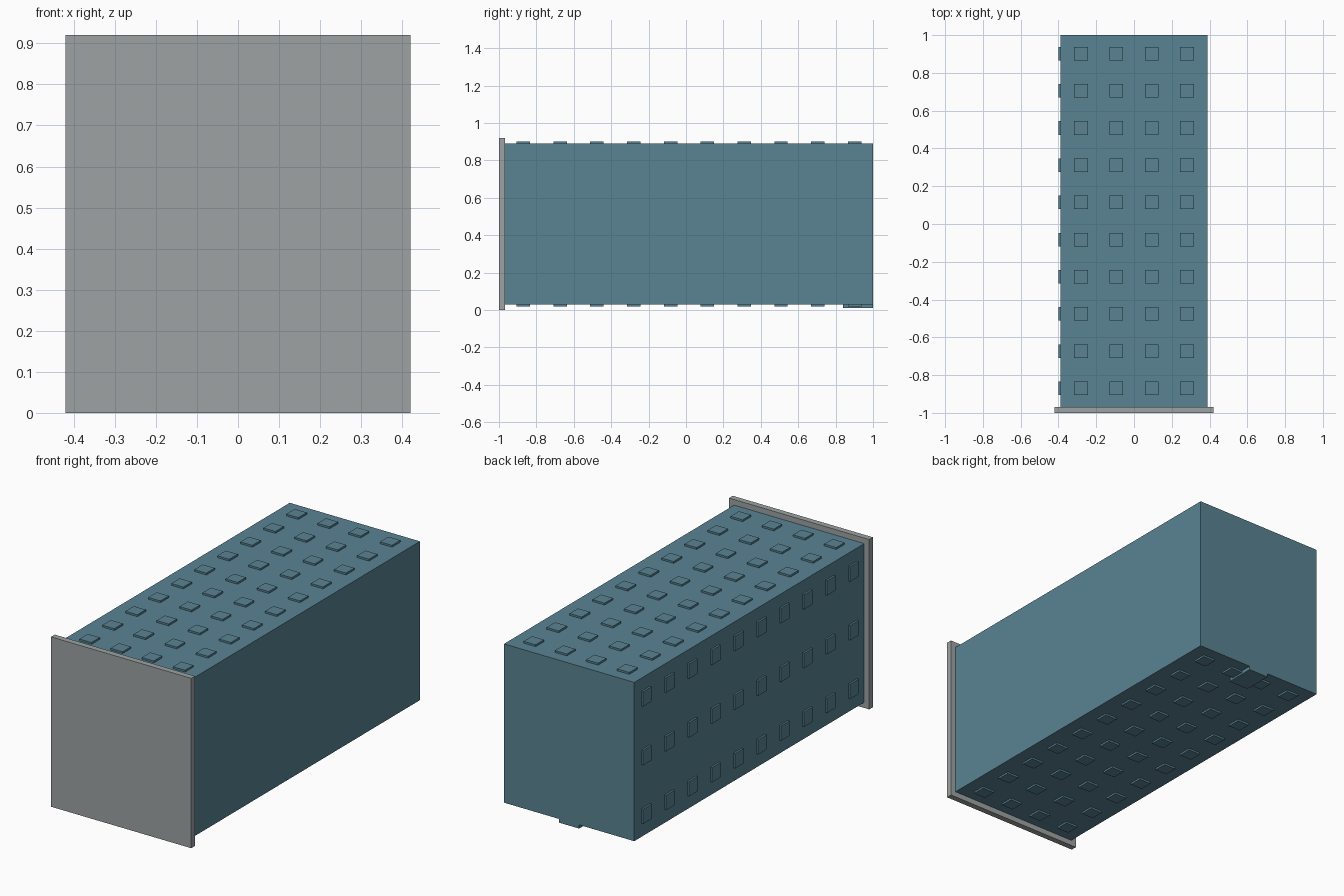
import bpy
import bmesh
from mathutils import Matrix, Vector

cube = bpy.data.objects.get("Cube")
if cube:
    bpy.data.objects.remove(cube, do_unlink=True)


def material(name, color):
    m = bpy.data.materials.new(name)
    m.use_nodes = True
    m.diffuse_color = color
    m.node_tree.nodes["Principled BSDF"].inputs["Base Color"].default_value = color
    return m


blue = material("slate_blue", (0.10, 0.23, 0.29, 1))
grey = material("plate_grey", (0.34, 0.365, 0.365, 1))


def make_boxes(name, mat, boxes):
    """One object made of flat-sided boxes, each given as (low, high) corners."""
    bm = bmesh.new()
    for low, high in boxes:
        low, high = Vector(low), Vector(high)
        place = Matrix.Translation((low + high) / 2) @ Matrix.Diagonal((*(high - low), 1))
        bmesh.ops.create_cube(bm, size=1, matrix=place)
    mesh = bpy.data.meshes.new(name)
    bm.to_mesh(mesh)
    bm.free()
    mesh.materials.append(mat)
    obj = bpy.data.objects.new(name, mesh)
    bpy.context.collection.objects.link(obj)


def centred(c, size):
    c, half = Vector(c), Vector(size) / 2
    return c - half, c + half


# Main block, end plate and locating tab
W, FRONT, BACK, LOW, TOP = 0.39, -0.968, 1.0, 0.03, 0.89
make_boxes("body", blue, [((-W, FRONT, LOW), (W, BACK, TOP))])
make_boxes("front_plate", grey, [((-0.42, -1, 0), (0.42, FRONT, 0.92))])
make_boxes("bottom_tab", blue, [((-0.06, 0.84, 0.01), (0.06, BACK, LOW))])

# Raised pads in ten evenly spaced rows
pitch = (BACK - FRONT) / 10
rows = [FRONT + pitch * (i + 0.5) for i in range(10)]
columns = [(i - 1.5) * 0.187 for i in range(4)]
levels = [0.46 + i * 0.318 for i in (-1, 0, 1)]
PAD, RISE = 0.072, 0.02

for name, z in (("top_pads", TOP), ("bottom_pads", LOW)):
    make_boxes(name, blue, [centred((x, y, z), (PAD, PAD, RISE)) for x in columns for y in rows])
make_boxes("right_side_pads", blue,
           [centred((-W, y, z), (RISE, PAD, PAD + 0.008)) for y in rows for z in levels])
